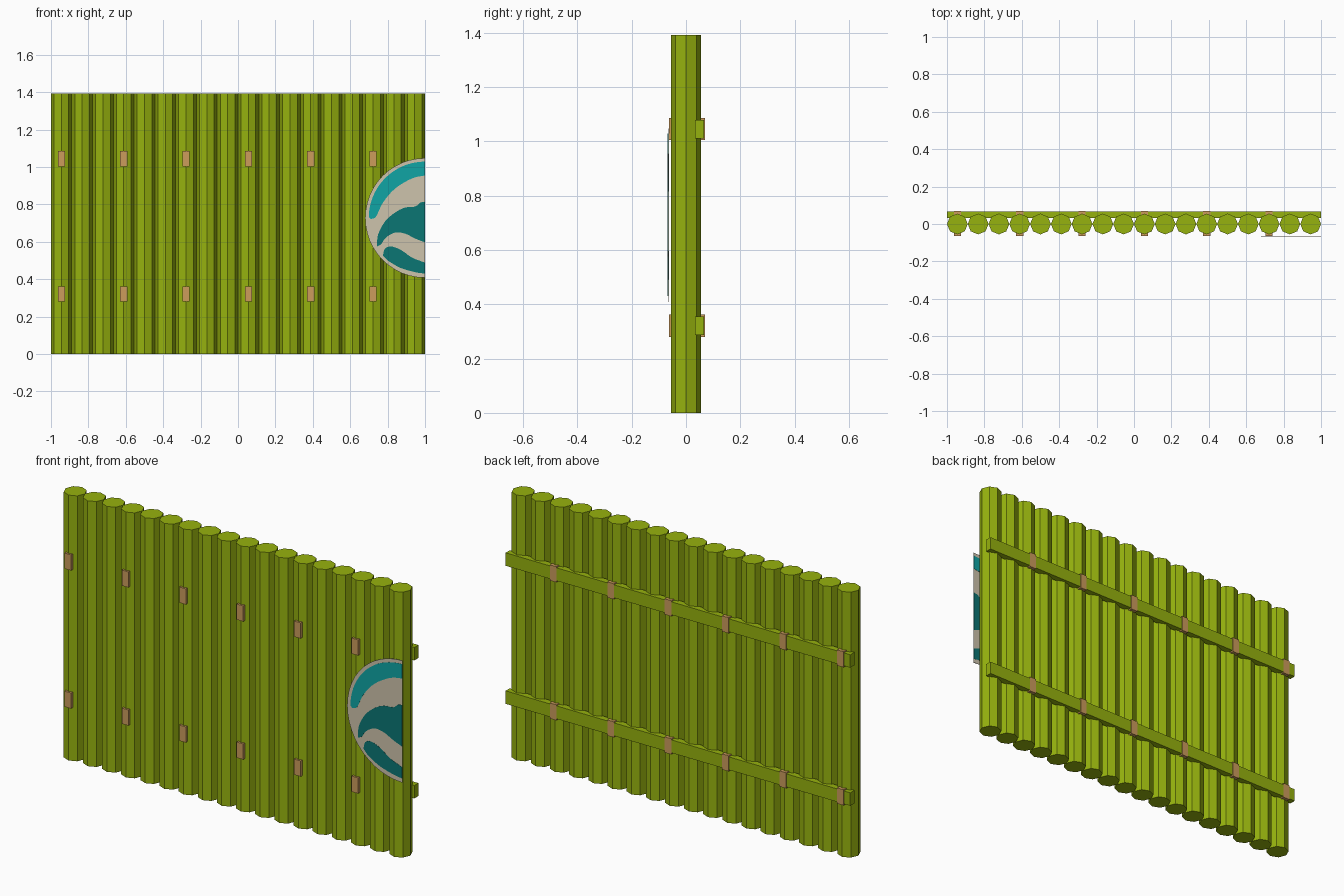
import bpy, bmesh, math
from mathutils import Vector

if "Cube" in bpy.data.objects:
    bpy.data.objects.remove(bpy.data.objects["Cube"])


def material(name, rgb):
    m = bpy.data.materials.new(name)
    lin = [((c / 255 + 0.055) / 1.055) ** 2.4 if c > 10 else c / 255 / 12.92 for c in rgb]
    m.diffuse_color = (*lin, 1)
    m.use_nodes = True
    m.node_tree.nodes["Principled BSDF"].inputs["Base Color"].default_value = m.diffuse_color
    return m


GREEN = material("bamboo green", (150, 178, 14))
TAN = material("rope tan", (204, 156, 92))
BEIGE = material("beige", (206, 196, 172))
TEAL = material("light teal", (16, 165, 165))
DEEP = material("deep teal", (11, 118, 116))


def finish(name, bm, mat):
    bmesh.ops.recalc_face_normals(bm, faces=bm.faces)
    me = bpy.data.meshes.new(name)
    bm.to_mesh(me)
    bm.free()
    me.materials.append(mat)
    ob = bpy.data.objects.new(name, me)
    bpy.context.collection.objects.link(ob)
    return ob


def prism(name, pts, axis, mat):
    """Extrude a closed outline of 3D points along axis."""
    bm = bmesh.new()
    f = bm.faces.new([bm.verts.new(p) for p in pts])
    r = bmesh.ops.extrude_face_region(bm, geom=[f], use_keep_orig=True)
    vs = [g for g in r["geom"] if isinstance(g, bmesh.types.BMVert)]
    bmesh.ops.translate(bm, verts=vs, vec=axis)
    return finish(name, bm, mat)


def box(name, x0, x1, y0, y1, z0, z1, mat):
    return prism(name, [(x0, y0, z0), (x1, y0, z0), (x1, y1, z0), (x0, y1, z0)],
                 (0, 0, z1 - z0), mat)


def smooth(pts, n=4):
    """Catmull-Rom curve through open list of 2D points."""
    p = [Vector(q) for q in pts]
    p = [2 * p[0] - p[1]] + p + [2 * p[-1] - p[-2]]
    out = []
    for a, b, c, d in zip(p, p[1:], p[2:], p[3:]):
        for k in range(n):
            t = k / n
            out.append(0.5 * (2 * b + (c - a) * t + (2 * a - 5 * b + 4 * c - d) * t * t
                              + (3 * b - a - 3 * c + d) * t ** 3))
    return out + [p[-2]]


def arc(r, a0, a1, n=24):
    angs = [math.radians(a0 + (a1 - a0) * i / n) for i in range(n + 1)]
    return [Vector((1 + r * math.cos(a), 0.728 + r * math.sin(a))) for a in angs]


def plate(name, outline, y, thick, mat):
    return prism(name, [(p[0], y, p[1]) for p in outline], (0, thick, 0), mat)


# Row of octagonal poles
R, COUNT, HEIGHT = 1 / 18, 18, 1.392
centres = [-1 + R + 2 * R * i for i in range(COUNT)]
for i, cx in enumerate(centres):
    ring = [(cx + R * math.cos(k * math.pi / 4), R * math.sin(k * math.pi / 4), 0)
            for k in range(8)]
    prism(f"pole_{i + 1}", ring, (0, 0, HEIGHT), GREEN)

# Back rails, with rope bindings on every third pole
for level, zc in (("lower", 0.321), ("upper", 1.045)):
    box(f"{level}_rail", -1, 1, 0.033, 0.067, zc - 0.034, zc + 0.034, GREEN)
    for i in range(0, COUNT, 3):
        cx = centres[i]
        box(f"{level}_binding_{i // 3 + 1}", cx - 0.019, cx + 0.019,
            -0.063, 0.07, zc - 0.041, zc + 0.041, TAN)

# Half-round painted sign at the right end of the front
plate("sign_disc", arc(0.32, 90, 270), -0.0665, 0.002, BEIGE)

top_band = smooth([(1, .955), (.93, .939), (.84, .885), (.775, .81), (.738, .735), (.71, .722)])
plate("sign_top_band", arc(0.301, 90, 179) + top_band[::-1], -0.0675, 0.004, TEAL)

wave = smooth([(.743, .575), (.749, .639), (.786, .709), (.84, .757), (.893, .783),
               (.947, .789), (.975, .81), (1, .815)])
wave += smooth([(1, .597), (.947, .618), (.893, .644), (.84, .650), (.791, .623), (.765, .586)])
plate("sign_middle_wave", wave, -0.0675, 0.004, DEEP)

low = smooth([(.775, .527), (.786, .564), (.823, .575), (.877, .553), (.93, .516), (1, .489)])
low += smooth([(1, .43), (.947, .438), (.866, .462), (.80, .50)])
plate("sign_lower_wave", low, -0.0675, 0.004, DEEP)
